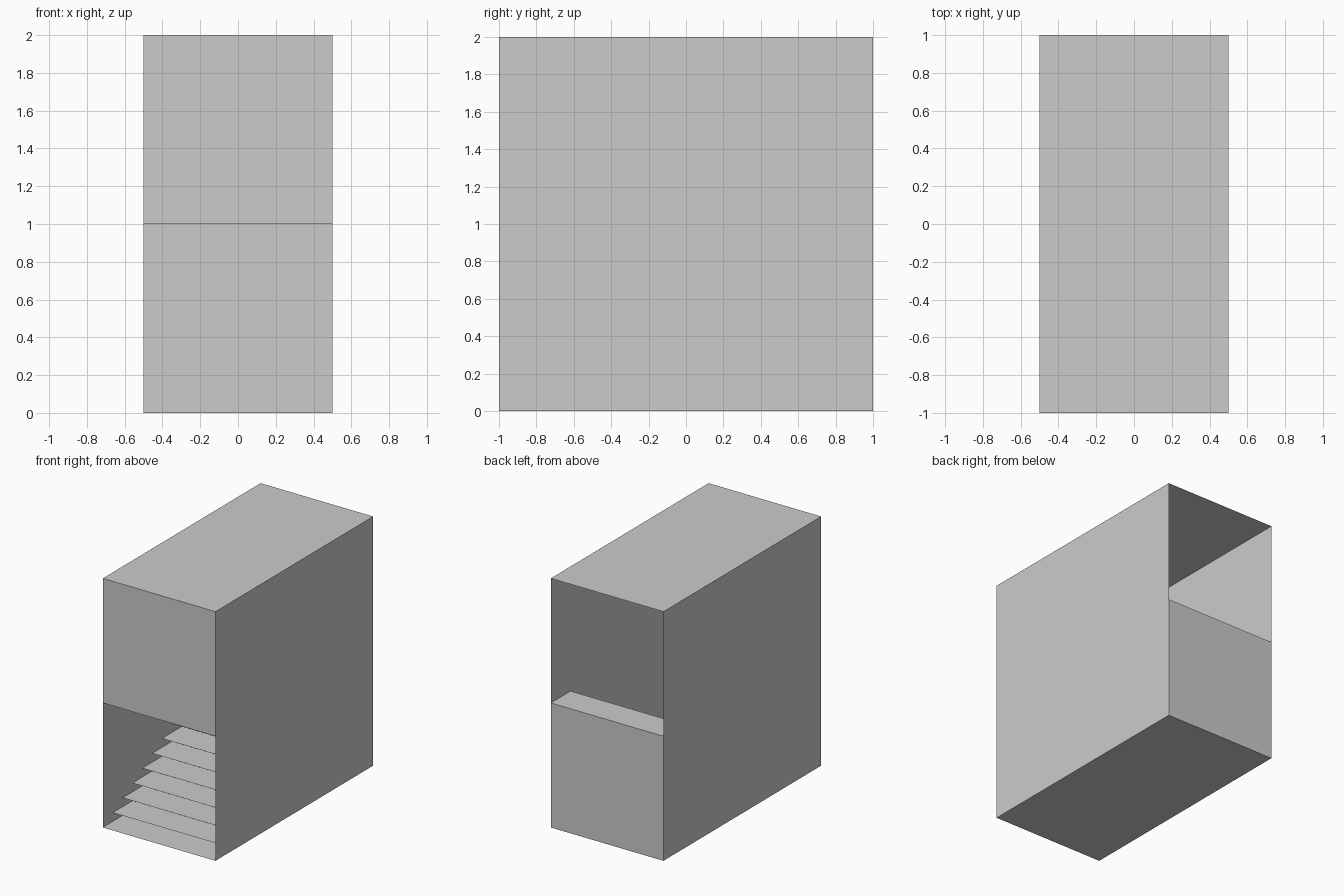
import bpy
from mathutils import Vector

if "Cube" in bpy.data.objects:
    bpy.data.objects.remove(bpy.data.objects["Cube"])

W, D, H = 1.0, 2.0, 2.0      # width, depth, height of the stairwell
STEPS = 14                   # rises from the floor to the landing
TREAD = 0.25                 # tread depth, each overlaps half of the next


def panel(name, corner, u, v):
    """Thin flat sheet spanned by u and v from a corner; normal is u x v."""
    c, u, v = Vector(corner), Vector(u), Vector(v)
    mesh = bpy.data.meshes.new(name)
    mesh.from_pydata([c, c + u, c + u + v, c + v], [], [(0, 1, 2, 3)])
    obj = bpy.data.objects.new(name, mesh)
    bpy.context.collection.objects.link(obj)
    return obj


x, y = W / 2, D / 2

# Shell: full sides, floor and ceiling
panel("right_wall", (x, -y, 0), (0, D, 0), (0, 0, H))
panel("left_wall", (-x, y, 0), (0, -D, 0), (0, 0, H))
panel("floor", (-x, -y, 0), (0, D, 0), (W, 0, 0))
panel("ceiling", (-x, -y, H), (W, 0, 0), (0, D, 0))

# Half-height end walls: open below at the front, open above at the back
panel("front_upper_wall", (-x, -y, H / 2), (W, 0, 0), (0, 0, H / 2))
panel("back_lower_wall", (x, y, 0), (-W, 0, 0), (0, 0, H / 2))

# Open treads climbing from the front floor to the back landing
run = (D - TREAD) / STEPS
rise = H / 2 / STEPS
for i in range(STEPS + 1):
    z = max(i * rise, 0.001)  # lowest tread lies just on the floor
    panel(f"stair_tread_{i}", (-x, -y + i * run, z), (W, 0, 0), (0, TREAD, 0))
